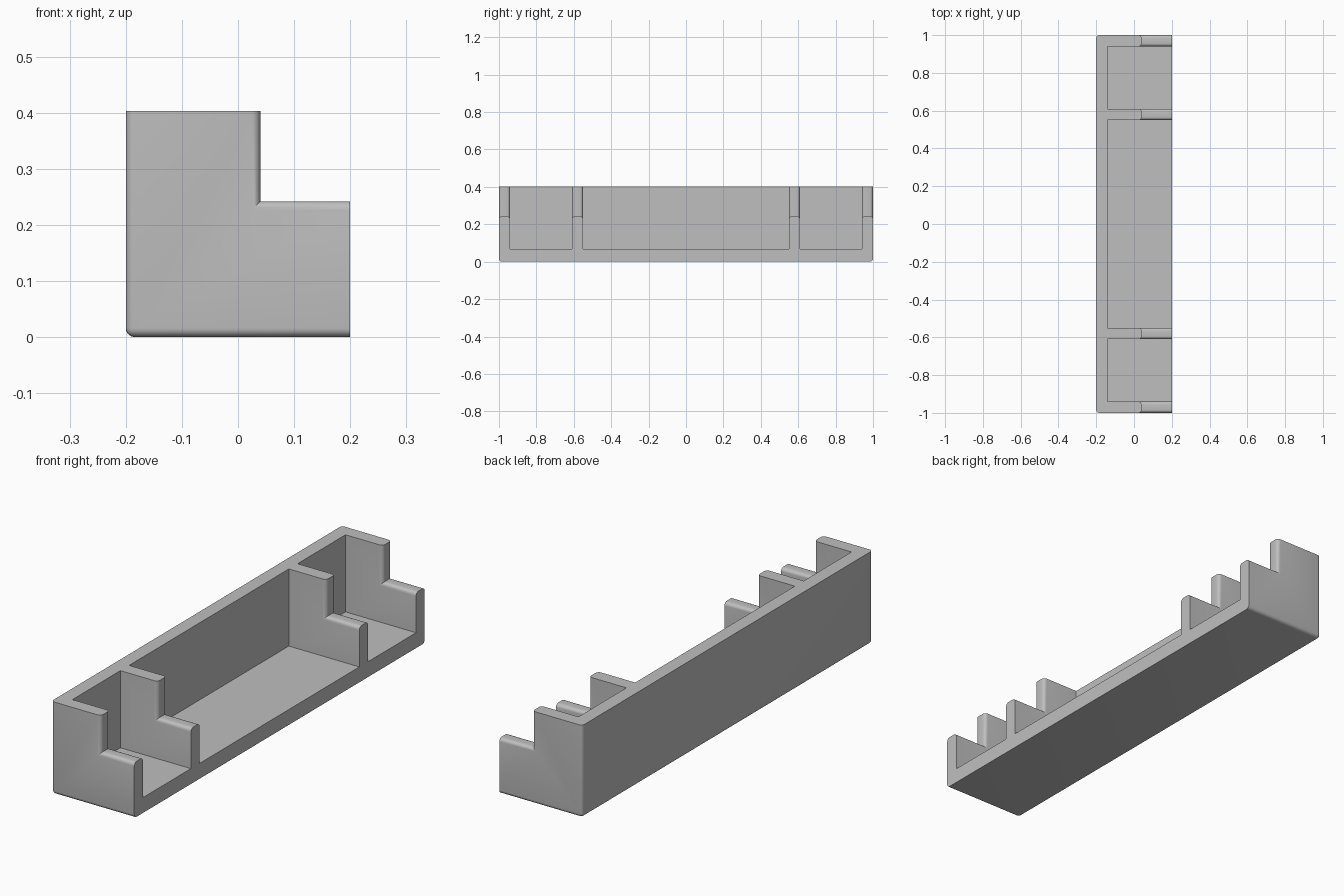
import bpy, bmesh
from mathutils import Vector

cube = bpy.data.objects.get("Cube")
if cube:
    bpy.data.objects.remove(cube, do_unlink=True)

BACK, FRONT, STEP_X = -0.2, 0.2, 0.04
TOP, STEP_Z, FLOOR = 0.403, 0.242, 0.067
WALL, RADIUS = 0.06, 0.016

grey = bpy.data.materials.new("light grey plastic")
grey.use_nodes = True
colour = (0.52, 0.52, 0.52, 1)
grey.diffuse_color = colour
grey.node_tree.nodes["Principled BSDF"].inputs["Base Color"].default_value = colour


def prism(name, profile, y0, y1):
    """Extrude an x-z profile along y."""
    bm = bmesh.new()
    face = bm.faces.new([bm.verts.new((x, y0, z)) for x, z in profile])
    ext = bmesh.ops.extrude_face_region(bm, geom=[face])["geom"]
    verts = [v for v in ext if isinstance(v, bmesh.types.BMVert)]
    bmesh.ops.translate(bm, verts=verts, vec=(0, y1 - y0, 0))
    bmesh.ops.recalc_face_normals(bm, faces=bm.faces)
    mesh = bpy.data.meshes.new(name)
    bm.to_mesh(mesh)
    bm.free()
    obj = bpy.data.objects.new(name, mesh)
    bpy.context.collection.objects.link(obj)
    return obj


# Stepped block
tray = prism("divided_tray", [(BACK, 0), (FRONT, 0), (FRONT, STEP_Z), (STEP_X, STEP_Z),
                              (STEP_X, TOP), (BACK, TOP)], -1, 1)
tray.data.materials.append(grey)

# Three open compartments
cutters = []
for y0, y1 in ((-1 + WALL, -0.61), (-0.55, 0.55), (0.61, 1 - WALL)):
    x0, x1, z1 = BACK + WALL, FRONT + 0.1, TOP + 0.1
    cutter = prism("compartment_cutter", [(x0, FLOOR), (x1, FLOOR), (x1, z1), (x0, z1)], y0, y1)
    cutter.hide_render = True
    mod = tray.modifiers.new("compartment", "BOOLEAN")
    mod.object, mod.operation, mod.solver = cutter, "DIFFERENCE", "EXACT"
    cutters.append(cutter)
bpy.context.view_layer.update()
cut = tray.evaluated_get(bpy.context.evaluated_depsgraph_get())
bm = bmesh.new()
bm.from_mesh(cut.to_mesh())
cut.to_mesh_clear()
tray.modifiers.clear()
for cutter in cutters:
    bpy.data.objects.remove(cutter, do_unlink=True)
bmesh.ops.dissolve_limit(bm, angle_limit=0.01, verts=bm.verts, edges=bm.edges)


def near(a, b):
    return abs(a - b) < 0.001


def rounded(edge):
    """Step edges of the walls, the underside and the back corners."""
    a, b = (v.co for v in edge.verts)
    d = b - a

    def on(axis, value):
        return near(a[axis], value) and near(b[axis], value)

    along_x, along_y, along_z = (d.length - abs(c) < 0.001 for c in d)
    end = near(abs(a.y), 1)
    if along_x:
        return (on(2, STEP_Z) and min(a.x, b.x) > STEP_X - 0.01) or (on(2, 0) and end)
    if along_z:
        return (on(0, STEP_X) and min(a.z, b.z) > STEP_Z - 0.01) or (on(0, BACK) and end)
    return along_y and on(0, BACK) and on(2, 0)


bmesh.ops.bevel(bm, geom=[e for e in bm.edges if rounded(e)], offset=RADIUS,
                offset_type="OFFSET", segments=5, profile=0.5, affect="EDGES",
                clamp_overlap=True)
bmesh.ops.recalc_face_normals(bm, faces=bm.faces)
for f in bm.faces:
    f.material_index = 0
bm.to_mesh(tray.data)
bm.free()

bpy.ops.object.select_all(action="DESELECT")
tray.select_set(True)
bpy.context.view_layer.objects.active = tray
bpy.ops.object.shade_smooth_by_angle()
